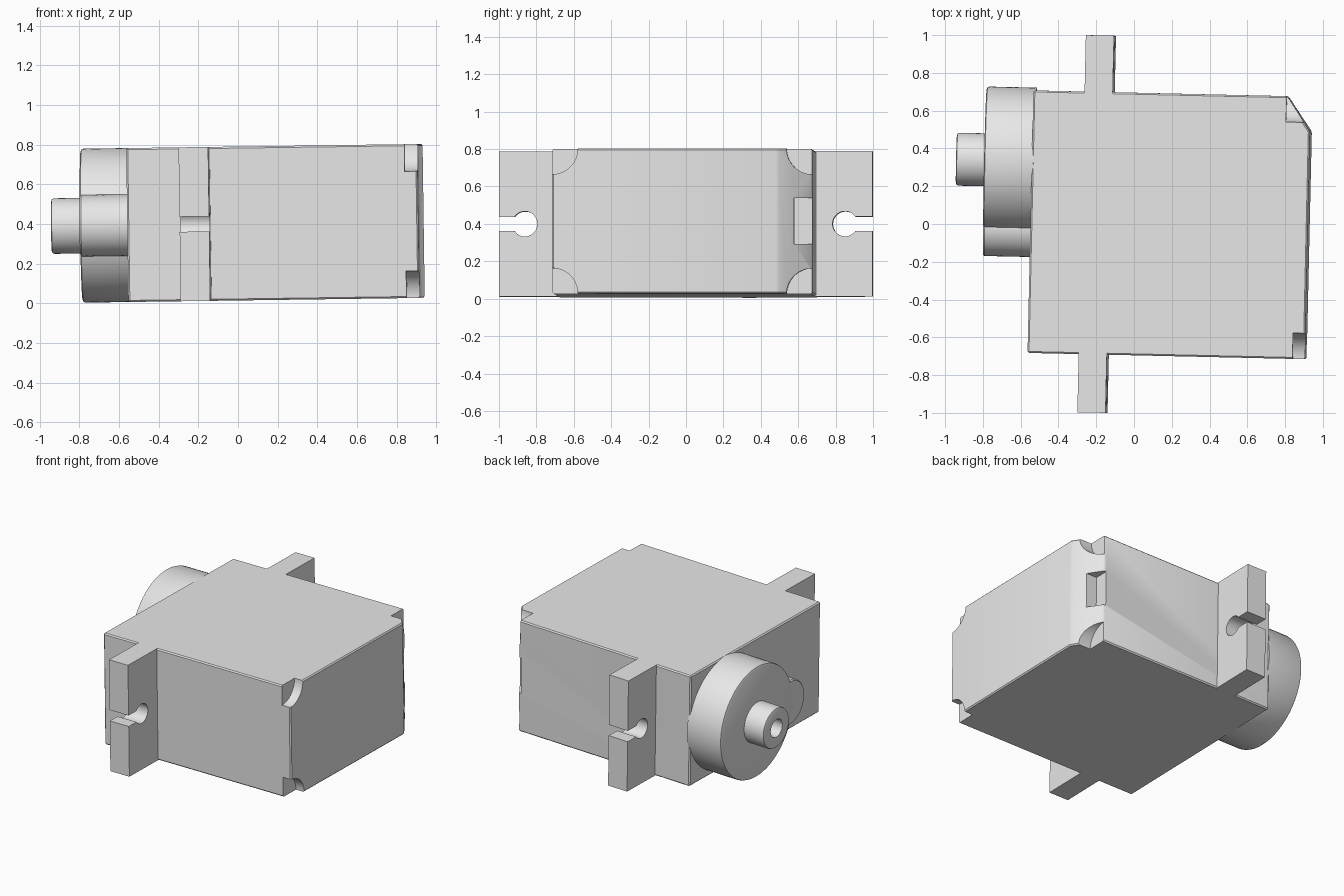
import bpy
import bmesh
import math
from mathutils import Matrix

cube = bpy.data.objects.get("Cube")
if cube:
    bpy.data.objects.remove(cube, do_unlink=True)

grey = bpy.data.materials.new("light_grey_plastic")
grey.use_nodes = True
grey.diffuse_color = (0.8, 0.8, 0.8, 1)
grey.node_tree.nodes["Principled BSDF"].inputs["Base Color"].default_value = (0.8, 0.8, 0.8, 1)

HALF = 0.388                      # half the case height
FRONT, BACK = -0.695, 0.695       # case sides
CASE_LEFT, CASE_RIGHT = -0.543, 0.925


def add_object(name, bm):
    bmesh.ops.recalc_face_normals(bm, faces=bm.faces)
    mesh = bpy.data.meshes.new(name)
    bm.to_mesh(mesh)
    bm.free()
    mesh.materials.append(grey)
    obj = bpy.data.objects.new(name, mesh)
    bpy.context.collection.objects.link(obj)
    return obj


def prism(name, outline, low, high):
    """Extrude an xy outline from low to high."""
    bm = bmesh.new()
    face = bm.faces.new([bm.verts.new((x, y, low)) for x, y in outline])
    side = bmesh.ops.extrude_face_region(bm, geom=[face])["geom"]
    verts = [v for v in side if isinstance(v, bmesh.types.BMVert)]
    bmesh.ops.translate(bm, verts=verts, vec=(0, 0, high - low))
    return add_object(name, bm)


def box(name, x0, x1, y0, y1, z0, z1):
    return prism(name, [(x0, y0), (x1, y0), (x1, y1), (x0, y1)], z0, z1)


def lathe(name, profile, y, z=0, sides=64):
    """Turn an (x, radius) profile about an axis along x, capping both ends."""
    bm = bmesh.new()
    rings = []
    for x, r in profile:
        angles = [math.tau * i / sides for i in range(sides)]
        rings.append([bm.verts.new((x, y + r * math.cos(a), z + r * math.sin(a))) for a in angles])
    for a, b in zip(rings, rings[1:]):
        for i in range(sides):
            j = (i + 1) % sides
            bm.faces.new((a[i], a[j], b[j], b[i]))
    bm.faces.new(rings[0])
    bm.faces.new(rings[-1])
    return add_object(name, bm)


def apply_modifier(obj, mod):
    bpy.context.view_layer.objects.active = obj
    with bpy.context.temp_override(object=obj, active_object=obj, selected_objects=[obj]):
        bpy.ops.object.modifier_apply(modifier=mod.name)


def cut(obj, cutter):
    cutter.hide_render = True
    mod = obj.modifiers.new("cut", "BOOLEAN")
    mod.operation = "DIFFERENCE"
    mod.solver = "EXACT"
    mod.object = cutter
    apply_modifier(obj, mod)
    bpy.data.objects.remove(cutter, do_unlink=True)


parts = []

# Case with one chamfered upright corner and slightly broken edges
case = prism("case", [(CASE_LEFT, FRONT), (CASE_RIGHT, FRONT), (CASE_RIGHT, 0.51),
                      (0.80, BACK), (CASE_LEFT, BACK)], -HALF, HALF)
bevel = case.modifiers.new("edges", "BEVEL")
bevel.width = 0.008
bevel.segments = 1
apply_modifier(case, bevel)

# Round screw recesses in the four corners of the end face
for y, floor in ((FRONT, 0.86), (BACK, 0.798)):
    for z in (-HALF, HALF):
        cut(case, lathe("recess_cutter", [(floor, 0.137), (1.1, 0.137)], y, z))

# Cable pocket in the chamfered corner
cut(case, box("pocket_cutter", 0.785, 1.1, 0.598, 0.9, -0.122, 0.125))
parts.append(case)

# Mounting ears with open keyhole slots
for name, side, tip, hole in (("front_ear", -1, 1.003, 0.865), ("back_ear", 1, 0.994, 0.848)):
    inner, outer = sorted((side * 0.67, side * tip))
    ear = box(name, -0.272, -0.123, inner, outer, -HALF, HALF)
    cut(ear, lathe("hole_cutter", [(-0.4, 0.067), (0, 0.067)], side * hole))
    inner, outer = sorted((side * hole, side * 1.2))
    cut(ear, box("slot_cutter", -0.4, 0, inner, outer, -0.038, 0.038))
    parts.append(ear)

# Gear housing, idler housing and hollow output shaft
parts.append(lathe("gear_housing", [(-0.53, HALF), (-0.782, HALF), (-0.791, 0.385),
                                    (-0.796, 0.374)], 0.322, sides=96))
parts.append(lathe("idler_housing", [(-0.53, 0.155), (-0.788, 0.155), (-0.796, 0.148)], -0.032))
shaft = lathe("output_shaft", [(-0.78, 0.14), (-0.934, 0.14), (-0.944, 0.136),
                               (-0.948, 0.126)], 0.322)
cut(shaft, lathe("bore_cutter", [(-1.1, 0.062), (-0.80, 0.062)], 0.322))
parts.append(shaft)

# Slight lean of the whole model, then smooth the round surfaces
lean = (Matrix.Translation((0, 0, 0.402)) @ Matrix.Rotation(math.radians(-0.8), 4, "Y")
        @ Matrix.Rotation(math.radians(-1.29), 4, "Z"))
bpy.ops.object.select_all(action="DESELECT")
for part in parts:
    part.data.transform(lean)
    part.select_set(True)
bpy.context.view_layer.objects.active = case
bpy.ops.object.shade_smooth_by_angle(angle=math.radians(30))
